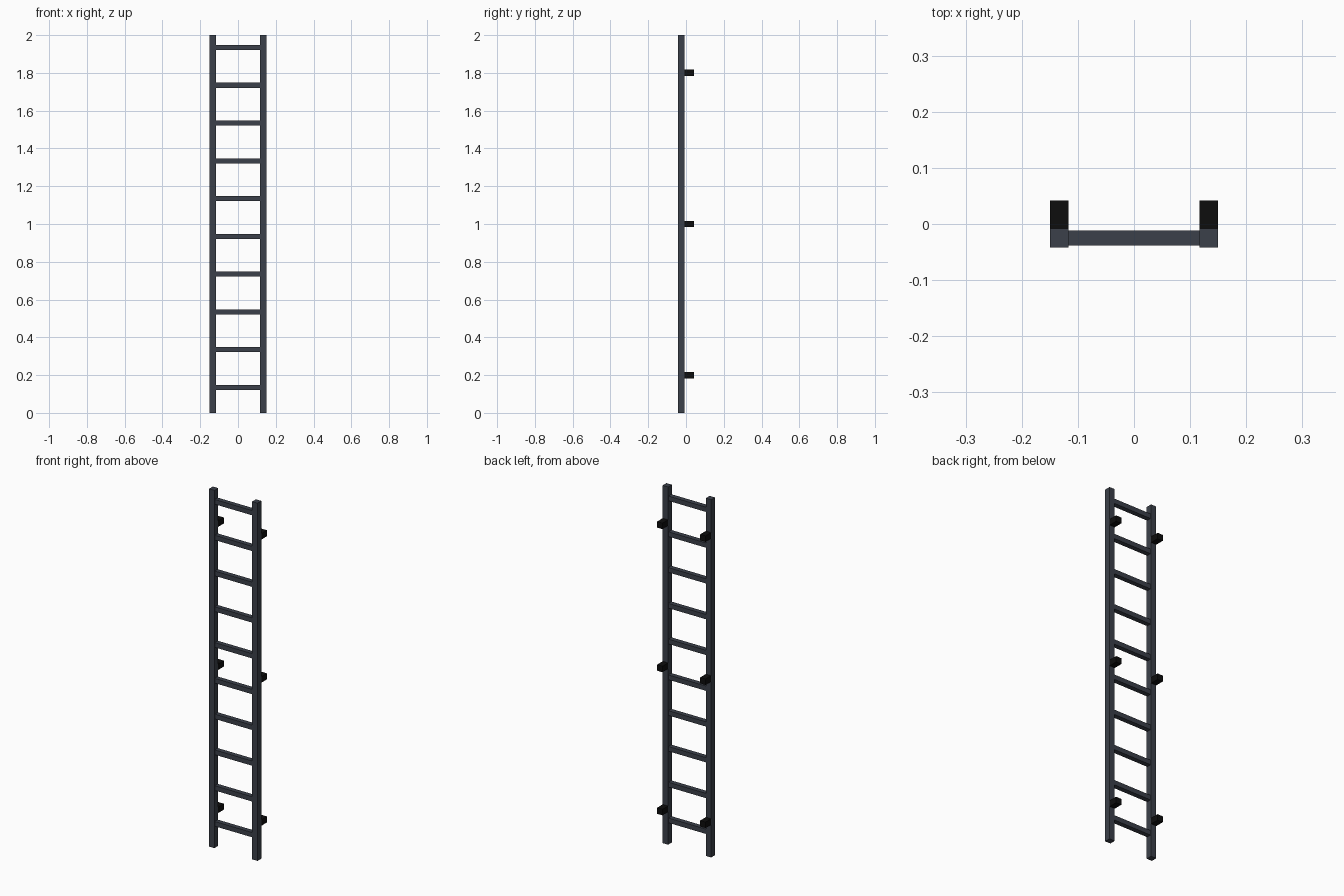
import bpy

if "Cube" in bpy.data.objects:
    bpy.data.objects.remove(bpy.data.objects["Cube"])

def material(name, rgb):
    m = bpy.data.materials.new(name)
    m.diffuse_color = (*rgb, 1)
    m.use_nodes = True
    m.node_tree.nodes["Principled BSDF"].inputs["Base Color"].default_value = m.diffuse_color
    return m

STEEL = material("dark blue grey steel", (0.044, 0.051, 0.068))
BLACK = material("black mount", (0.004, 0.004, 0.004))

def box(name, centre, size, mat):
    bpy.ops.mesh.primitive_cube_add(size=1, location=centre)
    ob = bpy.context.object
    ob.name = name
    ob.scale = size
    bpy.ops.object.transform_apply(location=False, rotation=False, scale=True)
    ob.data.materials.append(mat)
    return ob

RAIL = 0.0333
RAIL_X = 0.15 - RAIL / 2
RAIL_Y = -0.0417 + RAIL / 2

# Side rails with three wall mounts behind each
for side, sx in (("left", -1), ("right", 1)):
    box(f"{side}_rail", (sx * RAIL_X, RAIL_Y, 1), (RAIL, RAIL, 2), STEEL)
    for i, z in enumerate((0.2, 1.0, 1.8)):
        box(f"{side}_wall_mount_{i + 1}", (sx * RAIL_X, 0.0167, z),
            (RAIL, 0.05, RAIL), BLACK)

# Ten rungs between the rails
for i in range(10):
    box(f"rung_{i + 1}", (0, RAIL_Y, 0.1345 + 0.2 * i),
        (2 * RAIL_X - RAIL, 0.0267, 0.0267), STEEL)
